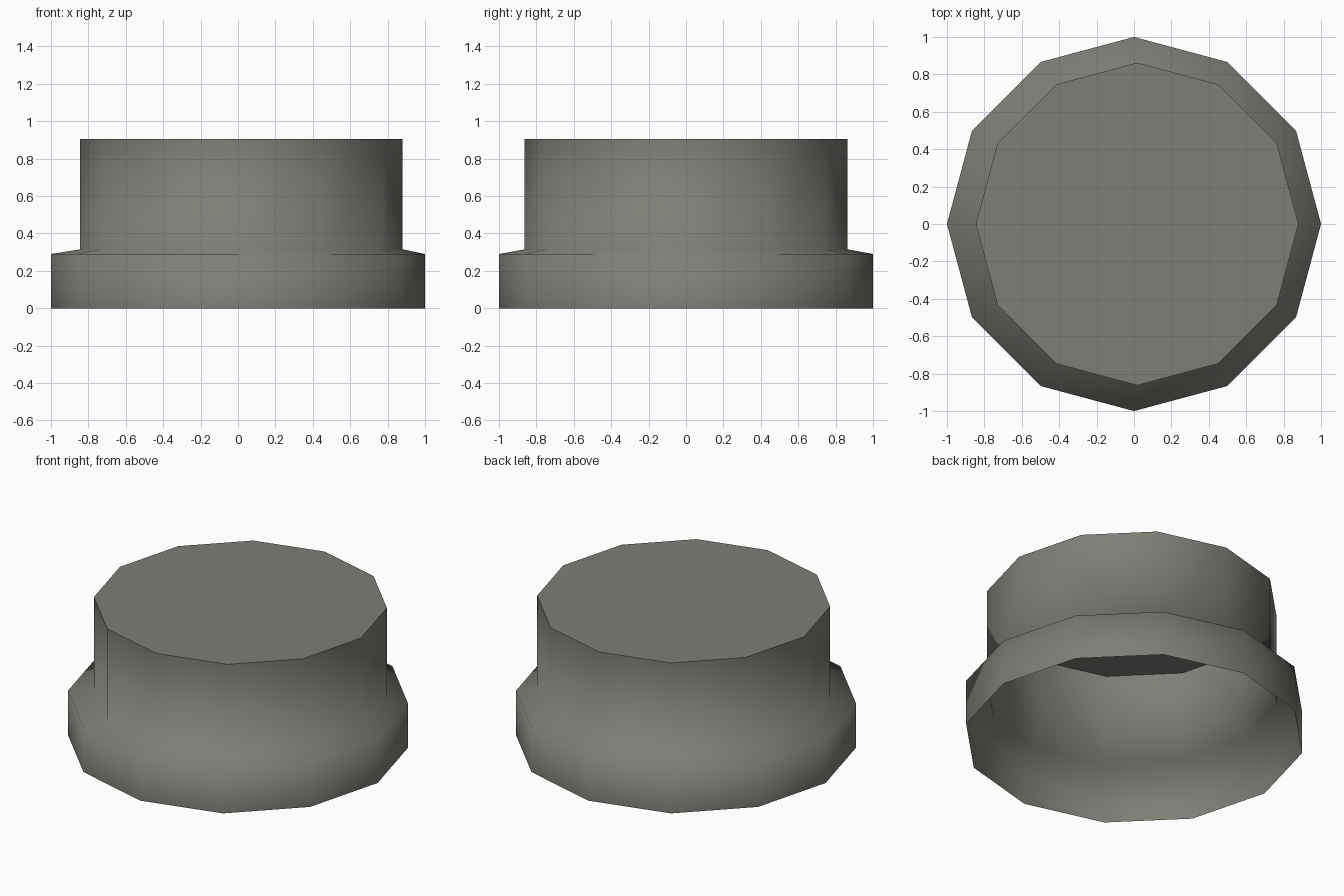
import bpy, bmesh, math

if "Cube" in bpy.data.objects:
    bpy.data.objects.remove(bpy.data.objects["Cube"])

SIDES = 12
# profile rings: radius, height, x offset (upper drum sits slightly off centre)
RINGS = [(1.0, 0.0, 0.0), (1.0, 0.29, 0.0), (0.8625, 0.315, 0.017), (0.8625, 0.905, 0.017)]

grey = bpy.data.materials.new("warm_grey")
grey.diffuse_color = (0.21, 0.21, 0.185, 1)
grey.use_nodes = True
grey.node_tree.nodes["Principled BSDF"].inputs["Base Color"].default_value = grey.diffuse_color

bm = bmesh.new()


def ring(radius, z, dx):
    return [bm.verts.new((dx + radius * math.cos(2 * math.pi * i / SIDES),
                          radius * math.sin(2 * math.pi * i / SIDES), z))
            for i in range(SIDES)]


# skirt, shoulder and drum wall, open underneath
rings = [ring(*r) for r in RINGS]
for low, high in zip(rings, rings[1:]):
    for i in range(SIDES):
        j = (i + 1) % SIDES
        bm.faces.new((low[i], low[j], high[j], high[i])).smooth = True

# flat top disc, with a sharp rim
top = bm.faces.new(rings[-1])
for edge in top.edges:
    edge.smooth = False

mesh = bpy.data.meshes.new("stepped_cap")
bm.to_mesh(mesh)
bm.free()
mesh.materials.append(grey)
cap = bpy.data.objects.new("stepped_cap", mesh)
bpy.context.collection.objects.link(cap)
